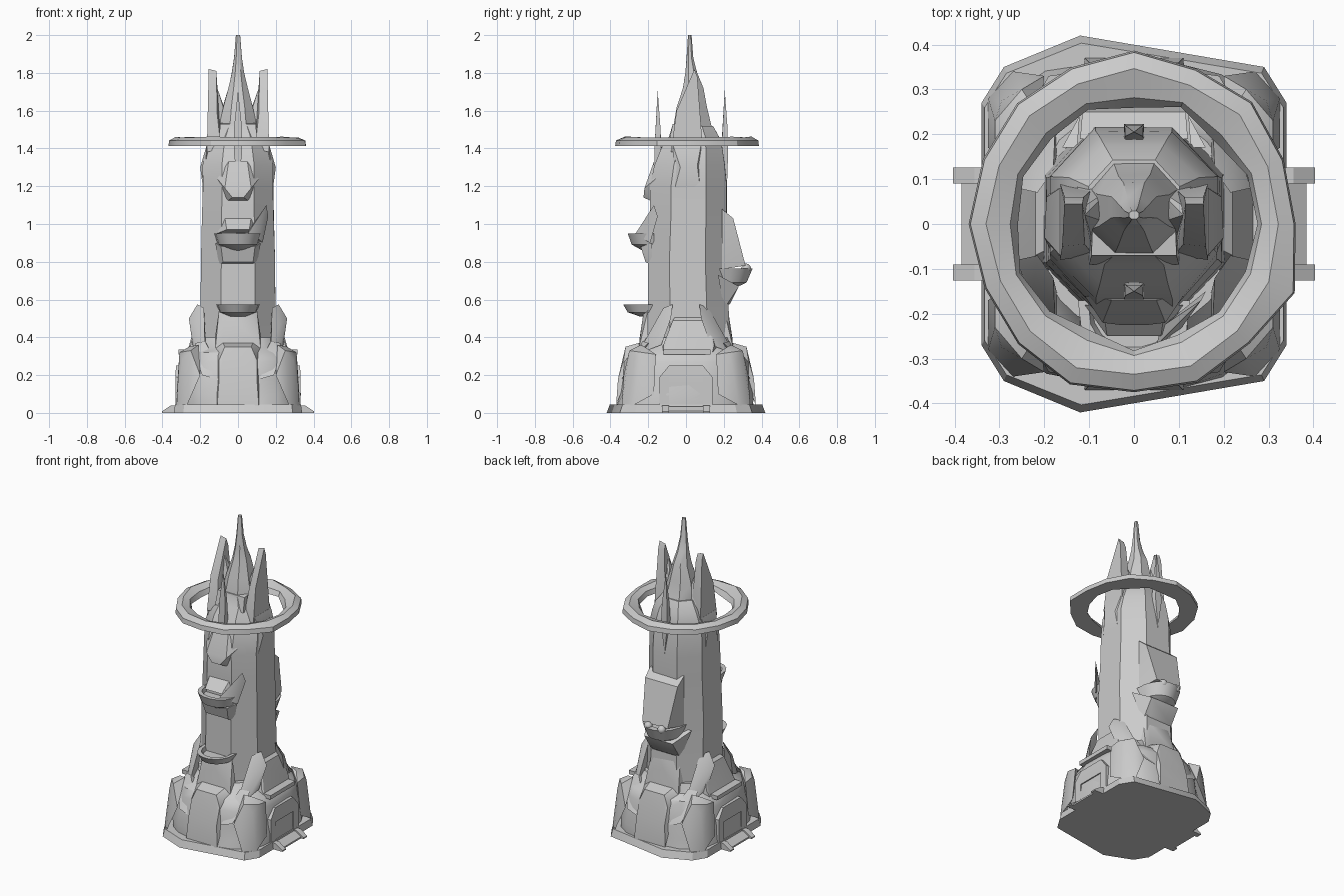
import bpy, bmesh, math, random
from mathutils import Vector

random.seed(4)
stone = bpy.data.materials.new("grey_stone")
stone.diffuse_color = (0.6, 0.6, 0.6, 1)


def finish(name, bm, angle=35):
    bmesh.ops.recalc_face_normals(bm, faces=bm.faces[:])
    me = bpy.data.meshes.new(name)
    bm.to_mesh(me)
    bm.free()
    ob = bpy.data.objects.new(name, me)
    bpy.context.collection.objects.link(ob)
    me.materials.append(stone)
    bpy.ops.object.select_all(action='DESELECT')
    ob.select_set(True)
    bpy.context.view_layer.objects.active = ob
    bpy.ops.object.shade_smooth_by_angle(angle=math.radians(angle))
    return ob


def hull(name, pts, sx=1, sy=1):
    """Solid angular rock around a few points, optionally mirrored."""
    bm = bmesh.new()
    for x, y, z in pts:
        bm.verts.new((sx * x, sy * y, z))
    bmesh.ops.convex_hull(bm, input=bm.verts[:])
    loose = [v for v in bm.verts if not v.link_faces]
    bmesh.ops.delete(bm, geom=loose, context='VERTS')
    return finish(name, bm, 30)


def both(pts):
    """Mirror points over x = 0."""
    return [(s * x, y, z) for s in (-1, 1) for x, y, z in pts]


def box_pts(x0, x1, y0, y1, z0, z1):
    return [(x, y, z) for x in (x0, x1) for y in (y0, y1) for z in (z0, z1)]


def loft(name, levels, n=12, power=2.0, jitter=0.0, angle=40):
    """Stack of rounded rings; each level is (z, half width, front y, back y)."""
    bm = bmesh.new()
    rings = []
    for z, rx, y0, y1 in levels:
        ring = []
        for i in range(n):
            a = 2 * math.pi * (i + 0.5) / n
            c, s = math.cos(a), math.sin(a)
            px = math.copysign(abs(c) ** (2 / power), c)
            py = math.copysign(abs(s) ** (2 / power), s)
            k = 1 + random.uniform(-jitter, jitter)
            ring.append(bm.verts.new((px * rx * k, (y0 + y1) / 2 + py * (y1 - y0) / 2 * k, z)))
        rings.append(ring)
    for a, b in zip(rings, rings[1:]):
        for i in range(n):
            j = (i + 1) % n
            bm.faces.new((a[i], a[j], b[j], b[i]))
    bm.faces.new(rings[0])
    bm.faces.new(rings[-1])
    return finish(name, bm, angle)


# Foundation slab with its slanted outline
outline = [(-0.12, 0.42), (0.29, 0.35), (0.34, 0.27), (0.34, -0.27), (0.29, -0.35),
           (-0.12, -0.42), (-0.29, -0.35), (-0.34, -0.27), (-0.34, 0.27), (-0.29, 0.35)]
hull("foundation", [(x, y, 0) for x, y in outline] +
     [(x * 0.98, y * 0.96, 0.045) for x, y in outline])

# Rocky base and main shaft
loft("rock_base", [(0.03, 0.335, -0.365, 0.365), (0.10, 0.33, -0.355, 0.355),
                   (0.18, 0.322, -0.345, 0.345), (0.27, 0.31, -0.33, 0.33),
                   (0.32, 0.29, -0.305, 0.30), (0.345, 0.24, -0.26, 0.26),
                   (0.40, 0.212, -0.22, 0.235)], 20, 2.9, 0.025)
loft("shaft", [(0.30, 0.222, -0.225, 0.25), (0.55, 0.212, -0.215, 0.24),
               (0.80, 0.209, -0.215, 0.23), (1.05, 0.203, -0.205, 0.23),
               (1.20, 0.20, -0.205, 0.23), (1.31, 0.20, -0.18, 0.22),
               (1.40, 0.178, -0.145, 0.205), (1.46, 0.155, -0.10, 0.185),
               (1.52, 0.11, -0.08, 0.15)], 8, 2.25, 0.008, 30)
# Central spire
loft("spire", [(1.42, 0.12, -0.09, 0.18), (1.52, 0.105, -0.075, 0.14),
               (1.62, 0.085, -0.055, 0.115), (1.72, 0.055, -0.02, 0.095),
               (1.80, 0.035, -0.005, 0.062), (1.88, 0.022, 0.002, 0.04),
               (2.0, 0.012, 0.01, 0.03)], 8, 2.2, 0.03)
# Flat-topped crown block in front of the spire
hull("crown_block", both([(0.095, -0.07, 1.53), (0.10, -0.09, 1.44), (0.09, 0.05, 1.54), (0.1, 0.05, 1.44)]))

for s, side in ((-1, "left"), (1, "right")):
    # Tall fins of the crown with slanted tips
    hull(side + "_fin",
         [(0.155, 0.045, 1.82), (0.115, 0.045, 1.81), (0.155, 0.06, 1.78), (0.112, 0.06, 1.77),
          (0.16, -0.05, 1.60), (0.11, -0.045, 1.58), (0.165, -0.08, 1.38), (0.09, -0.07, 1.40),
          (0.165, 0.09, 1.38), (0.09, 0.08, 1.42)], s)
    hull(side + "_spire_root",
         [(0.11, 0.02, 1.72), (0.11, 0.04, 1.68), (0.05, 0, 1.53), (0.05, 0.08, 1.53),
          (0.13, -0.05, 1.45), (0.13, 0.09, 1.45), (0.06, 0.02, 1.58)], s)
    # Shoulder corbel carrying the fin
    hull(side + "_shoulder",
         [(0.20, -0.03, 1.30), (0.195, 0.06, 1.31), (0.165, -0.07, 1.42), (0.165, 0.08, 1.42),
          (0.18, -0.07, 1.15), (0.18, 0.08, 1.15), (0.12, 0, 1.42)], s)
    # Arched rock over the side doorway and its ledge
    hull(side + "_arch_rock",
         [(0.18, -0.05, 0.52), (0.18, 0.10, 0.52), (0.22, -0.07, 0.49), (0.22, 0.12, 0.49),
          (0.25, -0.12, 0.36), (0.25, 0.15, 0.36), (0.27, -0.12, 0.32), (0.27, 0.14, 0.32),
          (0.18, -0.13, 0.33), (0.18, 0.17, 0.33)], s)
    hull(side + "_ledge", box_pts(0.22, 0.315, -0.12, 0.13, 0.31, 0.335), s)
    # Doorway: posts, lintel, door plate and steps
    for y in (-0.115, 0.115):
        hull(side + "_door_post", box_pts(0.29, 0.332, y - 0.025, y + 0.025, 0.03, 0.19), s)
        ry = math.copysign(0.108, y)
        hull(side + "_step_rail", box_pts(0.31, 0.403, ry - 0.018, ry + 0.018, 0, 0.008) +
             box_pts(0.31, 0.355, ry - 0.018, ry + 0.018, 0, 0.04), s)
    hull(side + "_lintel", box_pts(0.28, 0.328, -0.09, 0.09, 0.20, 0.25) +
         box_pts(0.28, 0.332, -0.14, 0.14, 0.16, 0.19), s)
    hull(side + "_door", box_pts(0.30, 0.325, -0.09, 0.09, 0.03, 0.2), s)
    hull(side + "_step", box_pts(0.31, 0.385, -0.09, 0.09, 0, 0.01) +
         box_pts(0.31, 0.345, -0.09, 0.09, 0, 0.035), s)
    # Leaning buttresses and corner boulders, front and back
    for t, end in ((-1, "front_"), (1, "back_")):
        hull(end + side + "_buttress_top",
             [(0.215, 0.07, 0.575), (0.26, 0.08, 0.50), (0.18, 0.12, 0.555), (0.225, 0.15, 0.47),
              (0.175, 0.23, 0.36), (0.22, 0.21, 0.33), (0.24, 0.13, 0.36), (0.17, 0.16, 0.36)], s, t)
        hull(end + side + "_buttress_foot",
             [(0.175, 0.23, 0.38), (0.225, 0.20, 0.37), (0.15, 0.19, 0.34), (0.10, 0.29, 0.24),
              (0.12, 0.34, 0.18), (0.19, 0.33, 0.20), (0.23, 0.26, 0.31)], s, t)
        hull(end + side + "_boulder",
             [(0.21, 0.24, 0.36), (0.26, 0.22, 0.35), (0.31, 0.23, 0.32), (0.25, 0.30, 0.33),
              (0.325, 0.28, 0.04), (0.27, 0.34, 0.04), (0.2, 0.33, 0.2), (0.325, 0.17, 0.1),
              (0.31, 0.16, 0.31), (0.295, 0.275, 0.28)], s, t)

# Front and back crown spikes
for t, y, name in ((-1, -0.15, "front_spike"), (1, 0.205, "back_spike")):
    hull(name, [(0, y, 1.71)] + both([(0.02, y - 0.01, 1.52), (0.018, y + 0.014, 1.52),
         (0.022, y - 0.018, 1.38), (0.022, y + 0.018, 1.38)]) +
         [(0, y - t * 0.03, 1.2), (0, y + t * 0.012, 1.2)])

# Boulders on the front and back of the base, with a smaller rock above each
for t, name in ((-1, "front"), (1, "back")):
    hull(name + "_outcrop", both([(0.08, 0.25, 0.37), (0.07, 0.32, 0.35), (0.10, 0.33, 0.28),
         (0.12, 0.25, 0.34), (0.10, 0.36, 0.18), (0.11, 0.37, 0.04)]), 1, t)
    hull(name + "_upper_rock", both([(0.07, 0.225, 0.53), (0.10, 0.20, 0.55), (0.08, 0.245, 0.40),
         (0.12, 0.25, 0.34), (0.13, 0.2, 0.34)]), 1, t)

# Beak-like ledge high on the front
hull("front_beak", both([(0.06, -0.18, 1.12), (0.03, -0.225, 1.14), (0.07, -0.22, 1.19),
     (0.05, -0.17, 1.33), (0.11, -0.16, 1.24)]))


def balcony(name, t, y_in, y_out, half, z_low, z_top):
    """Boat-shaped bowl with a raised rim."""
    bm = bmesh.new()
    n = 10
    rings = []
    for k, z in ((0.45, z_low), (0.85, z_low + (z_top - z_low) * 0.35), (1, z_top),
                 (0.82, z_top), (0.75, z_top - 0.025)):
        rings.append([bm.verts.new((half * k * math.cos(math.pi * i / (n - 1)),
                      t * (y_in + (y_out - y_in) * k * math.sin(math.pi * i / (n - 1)) ** 0.7), z))
                      for i in range(n)])
    for a, b in zip(rings, rings[1:]):
        for i in range(n):
            j = (i + 1) % n
            bm.faces.new((a[i], a[j], b[j], b[i]))
    bm.faces.new(rings[0])
    bm.faces.new(rings[-1])
    finish(name, bm)


balcony("upper_front_balcony", -1, 0.17, 0.31, 0.125, 0.86, 0.95)
balcony("lower_front_balcony", -1, 0.17, 0.335, 0.115, 0.51, 0.575)
balcony("back_balcony", 1, 0.14, 0.355, 0.13, 0.65, 0.765)

# Slanted wing, hood and brackets of the front balconies
hull("front_wing", [(0.15, -0.17, 1.10), (0.16, -0.15, 1.04), (0.10, -0.24, 0.93),
                    (0.05, -0.27, 0.945), (0.13, -0.19, 0.90), (0.06, -0.23, 0.97)])
hull("front_hood", both([(0.11, -0.18, 0.95), (0.06, -0.25, 0.97), (0.07, -0.18, 1.04)]))
hull("upper_front_bracket", both([(0.09, -0.24, 0.88), (0.12, -0.18, 0.90), (0.08, -0.215, 0.80),
                                  (0.1, -0.18, 0.78)]))
# Sloping panel, bracket and pebbles at the back balcony
hull("back_panel", both([(0.115, 0.25, 1.03), (0.12, 0.19, 1.08), (0.09, 0.315, 0.78), (0.12, 0.19, 0.76)]))
hull("back_bracket", both([(0.10, 0.28, 0.67), (0.16, 0.17, 0.73), (0.07, 0.235, 0.58), (0.1, 0.20, 0.55)]))
for x in (-0.05, 0.045):
    bm = bmesh.new()
    bmesh.ops.create_icosphere(bm, subdivisions=2, radius=0.026)
    bmesh.ops.translate(bm, verts=bm.verts[:], vec=Vector((x, 0.318, 0.765)))
    finish("pebble", bm)

# Floating halo ring with uneven faceting and one pointed corner
bm = bmesh.new()
n = 16
rows = []
for i in range(n):
    a = 2 * math.pi * i / n
    d = random.uniform(-0.008, 0.008)
    tip = 0.025 if i == n - 1 else 0
    rows.append([bm.verts.new((r * math.cos(a) * 0.965, r * math.sin(a), z)) for r, z in
                 ((0.380 + d + tip, 1.412), (0.376 + d + tip, 1.442), (0.340 + d, 1.46 + d / 2),
                  (0.288 - d, 1.442), (0.272 - 2 * d, 1.412))])
for i in range(n):
    a, b = rows[i], rows[(i + 1) % n]
    for k in range(5):
        m = (k + 1) % 5
        bm.faces.new((a[k], b[k], b[m], a[m]))
finish("halo_ring", bm, 30)
